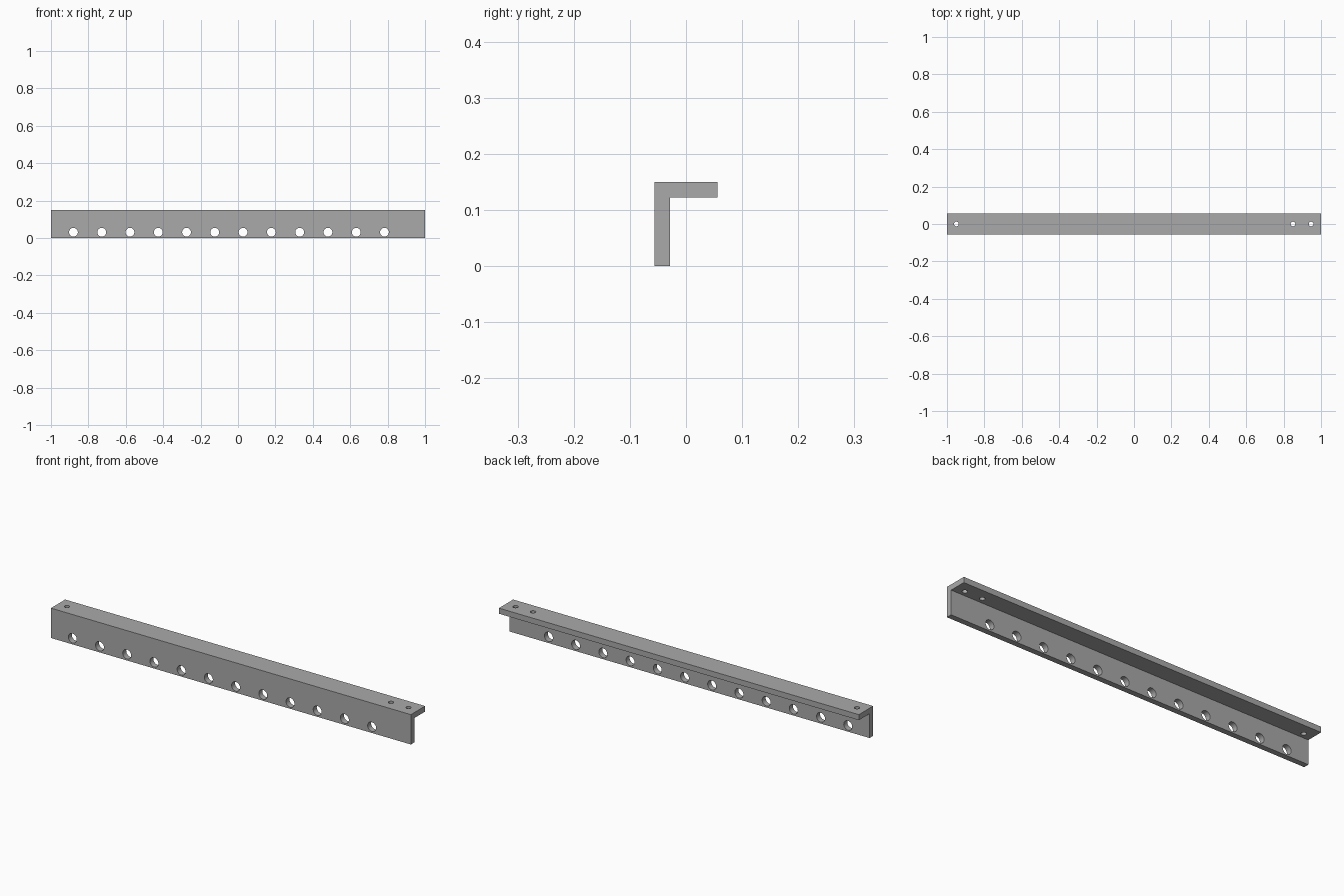
import bpy
import bmesh
from math import pi, radians
from mathutils import Matrix, Vector

if "Cube" in bpy.data.objects:
    bpy.data.objects.remove(bpy.data.objects["Cube"], do_unlink=True)

HALF_LENGTH = 1.0
HALF_DEPTH = 0.0565
HEIGHT = 0.15
THICK = 0.028

steel = bpy.data.materials.new("grey steel")
steel.use_nodes = True
GREY = (0.4, 0.4, 0.4, 1)
steel.diffuse_color = GREY
steel.node_tree.nodes["Principled BSDF"].inputs["Base Color"].default_value = GREY


def add_object(name, bm):
    bmesh.ops.recalc_face_normals(bm, faces=bm.faces)
    mesh = bpy.data.meshes.new(name)
    bm.to_mesh(mesh)
    bm.free()
    mesh.materials.append(steel)
    obj = bpy.data.objects.new(name, mesh)
    bpy.context.collection.objects.link(obj)
    return obj


def add_drill(bm, centre, radius, turn):
    bmesh.ops.create_cone(bm, cap_ends=True, segments=32, radius1=radius,
                          radius2=radius, depth=3 * THICK,
                          matrix=Matrix.Translation(centre) @ turn)


# Angle bar: L profile extruded along x
bm = bmesh.new()
front, back = -HALF_DEPTH, HALF_DEPTH
profile = [(front, 0), (front + THICK, 0), (front + THICK, HEIGHT - THICK),
           (back, HEIGHT - THICK), (back, HEIGHT), (front, HEIGHT)]
face = bm.faces.new([bm.verts.new((-HALF_LENGTH, y, z)) for y, z in profile])
sweep = bmesh.ops.extrude_face_region(bm, geom=[face], use_keep_orig=True)
moved = [v for v in sweep["geom"] if isinstance(v, bmesh.types.BMVert)]
bmesh.ops.translate(bm, verts=moved, vec=(2 * HALF_LENGTH, 0, 0))
bar = add_object("angle_bar", bm)

# Drills: a row through the front flange, three through the top flange
bm = bmesh.new()
sideways = Matrix.Rotation(pi / 2, 4, "X")
for i in range(12):
    add_drill(bm, Vector((-0.88 + 0.1512 * i, front + THICK / 2, 0.031)), 0.0235, sideways)
for x in (-0.95, 0.85, 0.947):
    add_drill(bm, Vector((x, 0, HEIGHT - THICK / 2)), 0.0125, Matrix.Identity(4))
drills = add_object("hole_cutters", bm)
drills.hide_render = True

# Cut the holes and keep the result as plain mesh
cut = bar.modifiers.new("holes", "BOOLEAN")
cut.operation = "DIFFERENCE"
cut.solver = "EXACT"
cut.object = drills
graph = bpy.context.evaluated_depsgraph_get()
cut_mesh = bpy.data.meshes.new_from_object(bar.evaluated_get(graph))
bar.modifiers.clear()
bar.data = cut_mesh
bpy.data.objects.remove(drills, do_unlink=True)

# Round hole walls, crisp edges
bpy.ops.object.select_all(action="DESELECT")
bar.select_set(True)
bpy.context.view_layer.objects.active = bar
bpy.ops.object.shade_smooth_by_angle(angle=radians(30))
